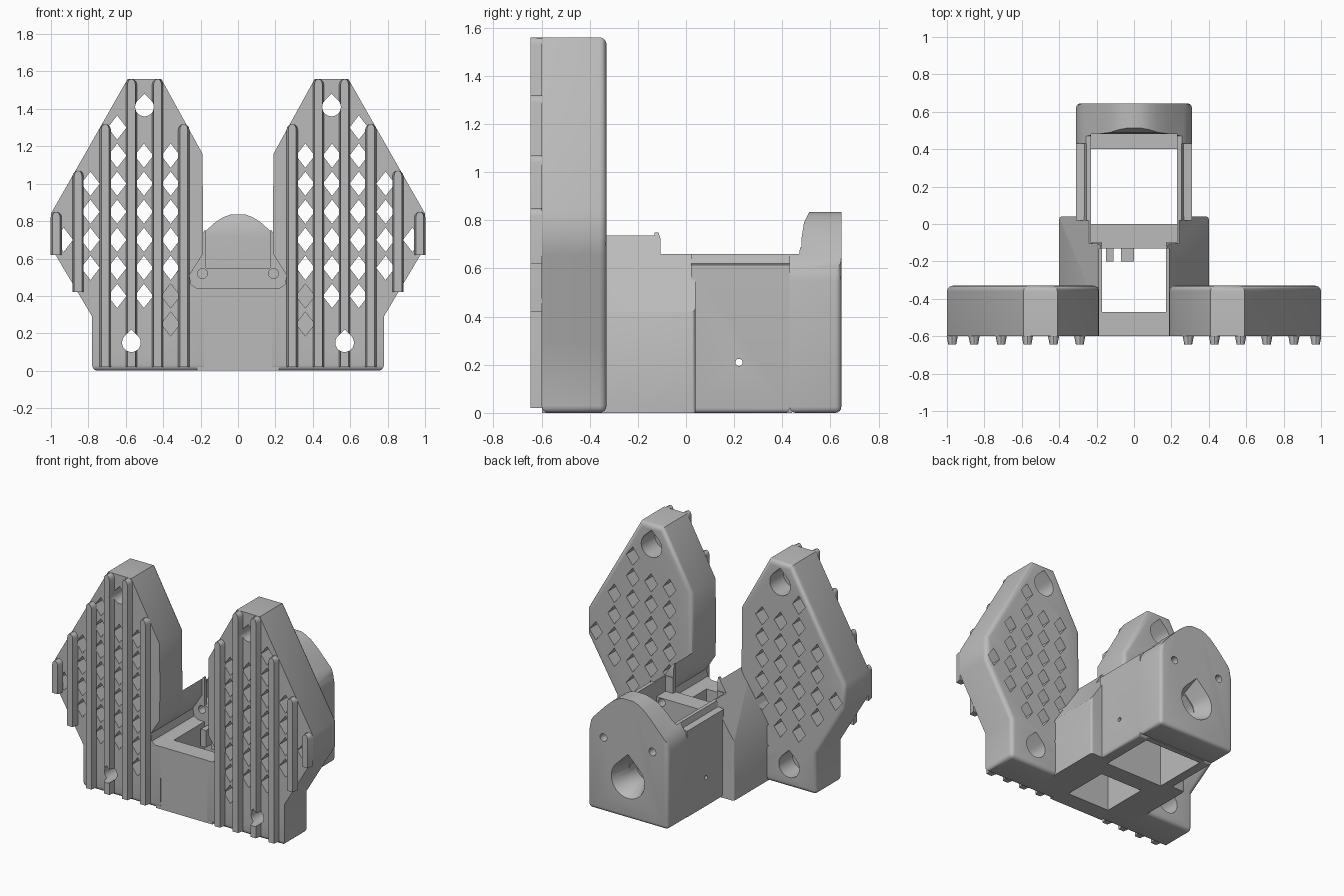
import bpy
import bmesh
from math import sin, cos, pi

cube = bpy.data.objects.get("Cube")
if cube:
    bpy.data.objects.remove(cube, do_unlink=True)

grey = bpy.data.materials.new("light grey plastic")
grey.use_nodes = True
COLOUR = (0.5, 0.5, 0.5, 1)
grey.diffuse_color = COLOUR
grey.node_tree.nodes["Principled BSDF"].inputs["Base Color"].default_value = COLOUR


def add_prism(bm, pts, lo, hi, axis="y", taper=1.0):
    """Extrude a flat outline along an axis; taper scales the low end about its middle."""
    mid = [(min(p[i] for p in pts) + max(p[i] for p in pts)) / 2 for i in (0, 1)]
    rings = []
    for d, s in ((lo, taper), (hi, 1.0)):
        ring = []
        for p in pts:
            u, v = (mid[i] + (p[i] - mid[i]) * s for i in (0, 1))
            ring.append(bm.verts.new((u, d, v) if axis == "y" else (d, u, v)))
        rings.append(ring)
    a, b = rings
    faces = [bm.faces.new(a), bm.faces.new(b)]
    for i in range(len(pts)):
        j = (i + 1) % len(pts)
        faces.append(bm.faces.new((a[i], a[j], b[j], b[i])))
    bmesh.ops.recalc_face_normals(bm, faces=faces)


def finish(bm, name):
    mesh = bpy.data.meshes.new(name)
    bm.to_mesh(mesh)
    bm.free()
    ob = bpy.data.objects.new(name, mesh)
    mesh.materials.append(grey)
    bpy.context.collection.objects.link(ob)
    return ob


def solid(name, prisms, bevel_rule=None, width=0.03):
    bm = bmesh.new()
    for args in prisms:
        add_prism(bm, *args)
    if bevel_rule:
        edges = [e for e in bm.edges if bevel_rule(e.verts[0].co, e.verts[1].co)]
        bmesh.ops.bevel(bm, geom=edges, offset=width, segments=4, profile=0.5, affect="EDGES")
    return finish(bm, name)


def bake(ob):
    deps = bpy.context.evaluated_depsgraph_get()
    mesh = bpy.data.meshes.new_from_object(ob.evaluated_get(deps))
    ob.modifiers.clear()
    ob.data = mesh


def cut(ob, cutters):
    for c in cutters:
        mod = ob.modifiers.new("cut", "BOOLEAN")
        mod.operation, mod.solver, mod.object = "DIFFERENCE", "EXACT", c
    bake(ob)


def mirror(ob):
    mod = ob.modifiers.new("mirror", "MIRROR")
    mod.use_mirror_merge = False
    bake(ob)


def rect(u0, u1, v0, v1):
    return [(u0, v0), (u1, v0), (u1, v1), (u0, v1)]


def both(half):
    """Complete a symmetric outline from its right half, listed bottom to top."""
    return half + [(-x, z) for x, z in reversed(half)]


def drop(x, z, r):
    """Teardrop outline with the point up."""
    arc = [(x + r * cos(t), z + r * sin(t))
           for t in (pi / 4 - i * 1.5 * pi / 18 for i in range(19))]
    return arc + [(x, z + 1.4 * r)]


def circle(x, z, r):
    return [(x + r * cos(i * pi / 8), z + r * sin(i * pi / 8)) for i in range(16)]


# Cutters for the centre openings
recess = solid("recess_cutter", [(both([(0.22, 0.44), (0.25, 0.46), (0.26, 0.51),
                                       (0.19, 0.62), (0.185, 1)]), -0.7, -0.13)])
well = solid("well_cutter", [(rect(-0.17, 0.17, -1, 1), -0.47, -0.13)])
wall_notch = solid("notch_cutter", [(rect(-0.17, 0.17, 0.55, 1), -0.2, 0)])
bay = solid("bay_cutter", [(rect(-0.23, 0.23, -1, 1), 0, 0.4)])
bay_top = solid("bay_top_cutter", [(rect(-0.23, 0.23, 0.55, 1), -0.1, 0.48)])
step = solid("step_cutter", [([(-0.13, 0.8), (-0.105, 0.72), (-0.105, 0.66), (0.3, 0.66),
                               (0.3, 0.8)], -1, 1, "x")])
cap_front = solid("cap_front_cutter", [([(0.3, 0.66), (0.47, 0.66), (0.49, 0.79),
                                         (0.515, 0.84), (0.3, 0.95)], -1, 1, "x")])
bolts = solid("bolt_cutter", [(circle(s * 0.19, 0.52, 0.027), -0.3, 0.8) for s in (-1, 1)])
side_pin = solid("pin_cutter", [(circle(0.22, 0.21, 0.015), -1, 1, "x")])

# Cutters for the side panels: bolt holes, counterbores and the diamond lattice
HOLES = [(0.5, 1.41), (0.57, 0.15)]
panel_bolts = solid("panel_bolt_cutter", [(drop(x, z, 0.05), -0.8, -0.2) for x, z in HOLES])
bores = solid("bore_cutter", [(drop(x, z, 0.08), -0.48, -0.2) for x, z in HOLES])


def in_panel(x, z, m):
    if any((x - hx) ** 2 + (z - hz) ** 2 < 0.18 ** 2 for hx, hz in HOLES):
        return False
    return (x + 0.56 * (z - 0.83) < 1 - m and x - 0.55 * (z - 1.16) > 0.19 + m
            and (z > 0.66 or x < max(0.78, 1 + 0.595 * (z - 0.66)) - m))


diamonds = []
for col in range(5):
    for row in range(8):
        x, z = 0.36 + 0.143 * col, 0.25 + 0.15 * row
        if in_panel(x, z, 0.06):
            outline = [(x + 0.05, z), (x, z + 0.065), (x - 0.05, z), (x, z - 0.065)]
            diamonds.append((outline, -0.8, -0.2))
lattice = solid("lattice_cutter", diamonds)

# Side panels
panel_outline = [(0.18, 0), (0.78, 0), (0.78, 0.29), (1, 0.66), (1, 0.84),
                 (0.59, 1.56), (0.41, 1.56), (0.19, 1.16), (0.185, 0.6)]
panels = solid("side_panels", [(panel_outline, -0.6, -0.33)],
               lambda a, b: (a.y > -0.4 and b.y > -0.4) or (a.z < 0.01 and b.z < 0.01))
cut(panels, [recess, lattice, panel_bolts, bores])
mirror(panels)

# Vertical ribs on the panel fronts: centre, bottom, top
RIBS = [(0.29, 0.02, 1.32), (0.43, 0.02, 1.56), (0.57, 0.02, 1.56),
        (0.71, 0.02, 1.32), (0.855, 0.42, 1.07), (0.972, 0.62, 0.85)]
ribs = []
for x, z0, z1 in RIBS:
    w = 0.03
    top = [(x + w * cos(i * pi / 6), z1 - w + w * sin(i * pi / 6)) for i in range(7)]
    ribs.append(([(x - w, z0), (x + w, z0)] + top, -0.645, -0.598))
front_ribs = solid("front_ribs", ribs)
for v in front_ribs.data.vertices:
    if v.co.y < -0.62:
        cx = min((r[0] for r in RIBS), key=lambda c: abs(c - v.co.x))
        v.co.x = cx + (v.co.x - cx) * 0.7
cut(front_ribs, [panel_bolts])
mirror(front_ribs)

# Bar joining the panels
solid("front_bar", [(rect(-0.22, 0.22, 0, 0.44), -0.598, -0.47)])

# Middle body with sloping shoulders
mid_body = solid("middle_body", [(both([(0.4, 0), (0.4, 0.42), (0.18, 0.75)]), -0.47, 0.04)],
                 lambda a, b: a.y > 0 and b.y > 0 and abs(a.x) > 0.39
                 and abs(a.x - b.x) < 0.01, 0.015)
cut(mid_body, [recess, well, wall_notch, bay, bay_top, step, bolts])

# Small tabs on the bulkhead
solid("bulkhead_tabs", [(rect(-0.15, -0.11, 0.3, 0.42), -0.2, -0.12),
                        (rect(-0.07, 0, 0.3, 0.42), -0.2, -0.12)])

# Rear box walls
rear_box = solid("rear_box", [(both([(0.31, 0), (0.31, 0.615), (0.265, 0.62), (0.255, 0.66)]),
                               0.02, 0.43)],
                 lambda a, b: abs(a.x) > 0.3 and abs(b.x) > 0.3 and a.z < 0.01 and b.z < 0.01, 0.02)
cut(rear_box, [bay, bay_top, side_pin])

# Domed end cap
dome = both([(0.31, 0), (0.31, 0.55), (0.3, 0.6), (0.27, 0.645), (0.17, 0.75),
             (0.12, 0.795), (0.08, 0.82), (0.04, 0.835)])
end_cap = solid("end_cap", [(dome, 0.43, 0.645)],
                lambda a, b: abs(a.x) > 0.29 and abs(b.x) > 0.29 and a.z < 0.61 and b.z < 0.61
                and ((a.y > 0.6 and b.y > 0.6) or (a.z < 0.01 and b.z < 0.01)), 0.025)
# Floor of the cap reaches into the bay
ledge = solid("cap_ledge", [(rect(-0.24, 0.24, 0, 0.55), 0.4, 0.44)])
shaft = solid("shaft_cutter", [(drop(0, 0.27, 0.08), 0.3, 0.8)])
flare = solid("flare_cutter", [(drop(0, 0.27, 0.135), 0.52, 0.66, "y", 0.6)])
cut(end_cap, [bay_top, cap_front, bolts, shaft, flare])
cut(ledge, [bolts, shaft])

# Remove the cutters and shade what is left
for ob in list(bpy.data.objects):
    if ob.name.endswith("_cutter"):
        bpy.data.objects.remove(ob, do_unlink=True)
for ob in (panels, front_ribs, mid_body, rear_box, end_cap, ledge):
    bpy.ops.object.select_all(action="DESELECT")
    ob.select_set(True)
    bpy.context.view_layer.objects.active = ob
    bpy.ops.object.shade_smooth_by_angle(angle=0.6)
